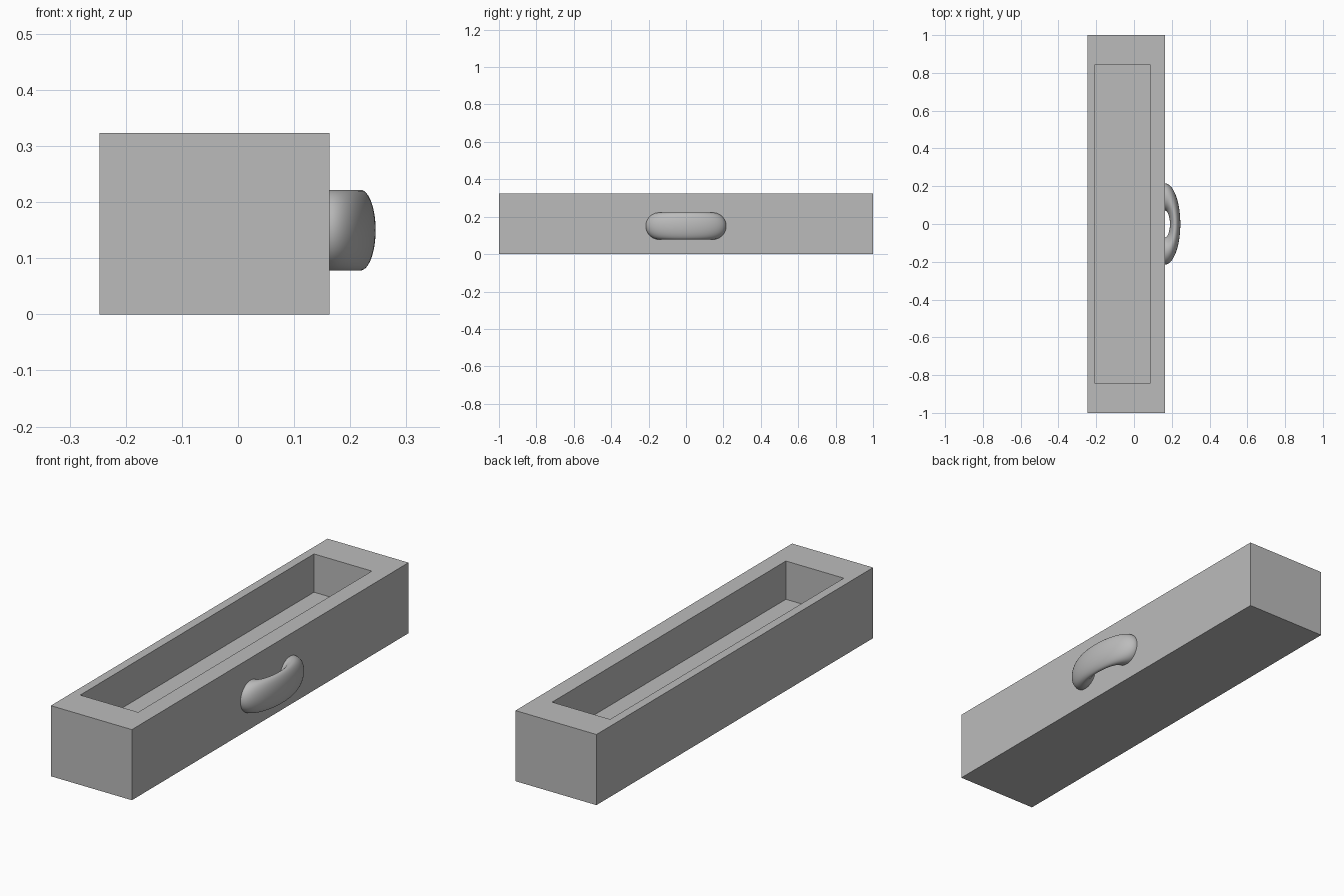
import bpy, bmesh, math
from mathutils import Matrix, Vector

cube = bpy.data.objects.get("Cube")
if cube:
    bpy.data.objects.remove(cube, do_unlink=True)

grey = bpy.data.materials.new("plain_grey")
grey.use_nodes = True
colour = (0.5, 0.5, 0.5, 1)
grey.diffuse_color = colour
grey.node_tree.nodes["Principled BSDF"].inputs["Base Color"].default_value = colour


def finish(name, bm):
    bmesh.ops.recalc_face_normals(bm, faces=bm.faces)
    mesh = bpy.data.meshes.new(name)
    bm.to_mesh(mesh)
    bm.free()
    mesh.materials.append(grey)
    obj = bpy.data.objects.new(name, mesh)
    bpy.context.collection.objects.link(obj)
    return obj


# Drawer body: a solid block with a rectangular tray sunk into its top
LEFT, RIGHT, HEIGHT, FLOOR = -0.247, 0.163, 0.323, 0.148
CAVITY_X, CAVITY_Y = (-0.207, 0.086), 0.845
width = RIGHT - LEFT

bm = bmesh.new()
bmesh.ops.create_cube(bm, size=1, matrix=Matrix.Translation(
    ((LEFT + RIGHT) / 2, 0, HEIGHT / 2)) @ Matrix.Diagonal((width, 2, HEIGHT, 1)))
top = max(bm.faces, key=lambda f: f.calc_center_median().z)
middle = (LEFT + RIGHT) / 2
bmesh.ops.inset_region(bm, faces=[top], thickness=0.03)
for v in top.verts:
    v.co.x = CAVITY_X[0] if v.co.x < middle else CAVITY_X[1]
    v.co.y = math.copysign(CAVITY_Y, v.co.y)
sunk = bmesh.ops.extrude_discrete_faces(bm, faces=[top])["faces"][0]
for v in sunk.verts:
    v.co.z = FLOOR
finish("drawer_body", bm)

# Pull handle: half a ring, flattened towards the drawer face
MAJOR, MINOR, FLATTEN, HANDLE_Z = 0.143, 0.072, 0.383, 0.15
bm = bmesh.new()
turn = Matrix.Translation((0, -MAJOR, 0)) @ Matrix.Rotation(math.pi / 2, 4, "Y")
ring = bmesh.ops.create_circle(bm, cap_ends=False, segments=48, radius=MINOR,
                               matrix=Matrix.Translation((0, -MAJOR, 0))
                               @ Matrix.Rotation(math.pi / 2, 4, "Y"))
bmesh.ops.spin(bm, geom=ring["verts"] + bm.edges[:], cent=(0, 0, 0),
               axis=(0, 0, 1), angle=math.pi, steps=48)
bmesh.ops.holes_fill(bm, edges=[e for e in bm.edges if e.is_boundary])
bmesh.ops.scale(bm, vec=(FLATTEN, 1, 1), verts=bm.verts)
bmesh.ops.translate(bm, vec=Vector((RIGHT, 0, HANDLE_Z)), verts=bm.verts)
handle = finish("pull_handle", bm)

bpy.ops.object.select_all(action="DESELECT")
handle.select_set(True)
bpy.context.view_layer.objects.active = handle
bpy.ops.object.shade_smooth_by_angle(angle=math.radians(40))
